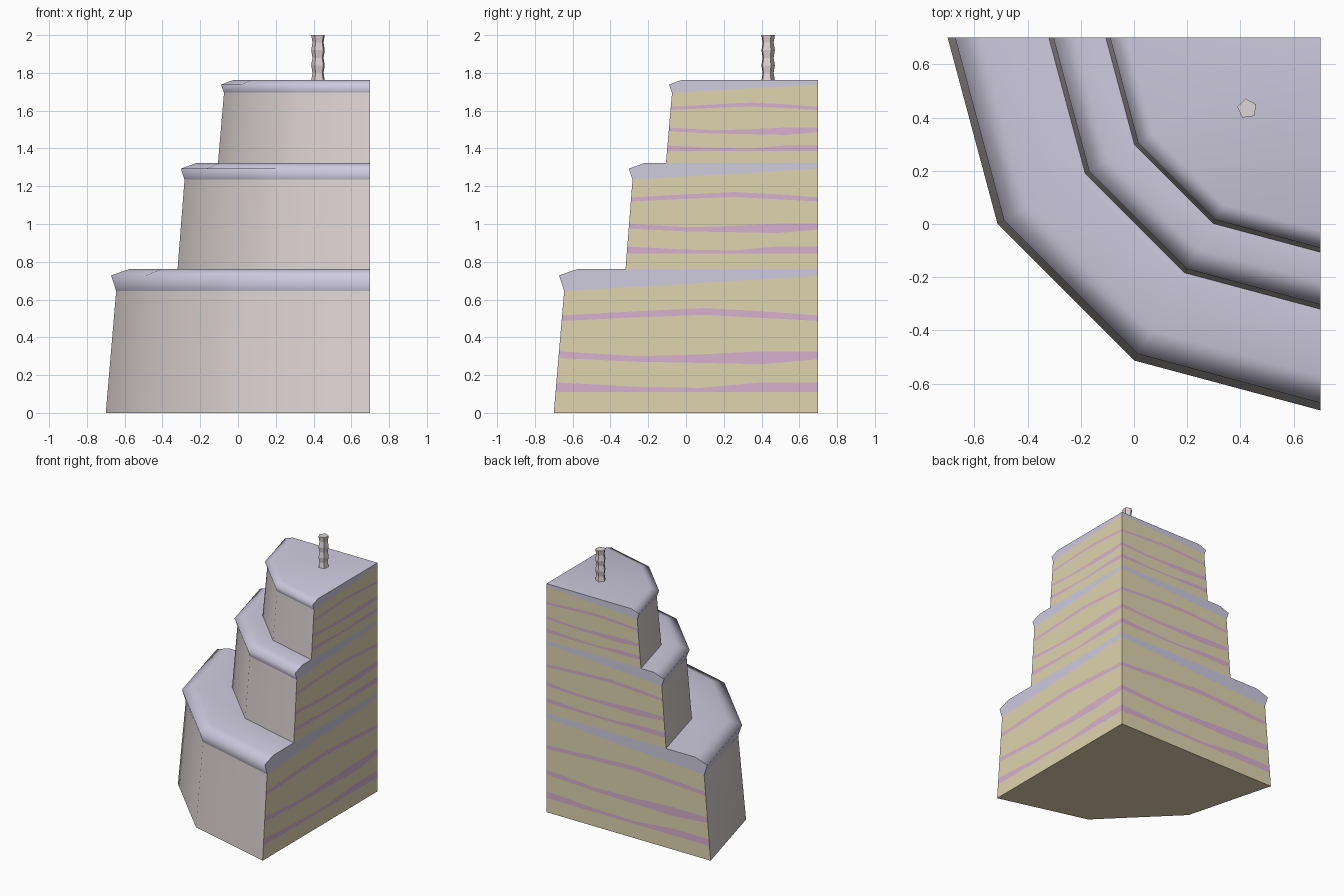
import bpy, bmesh
from math import radians, cos, sin

if "Cube" in bpy.data.objects:
    bpy.data.objects.remove(bpy.data.objects["Cube"])

C = 0.7                                   # cake axis sits at (C, C)
ANGLES = [radians(a) for a in (180, 210, 240, 270)]


def material(name, rgb):
    m = bpy.data.materials.new(name)
    m.diffuse_color = (*rgb, 1)
    m.use_nodes = True
    m.node_tree.nodes["Principled BSDF"].inputs["Base Color"].default_value = m.diffuse_color
    return m


WALL = material("wall_icing", (0.72, 0.66, 0.65))
CREAM = material("cream", (0.62, 0.60, 0.74))
SPONGE = material("sponge", (0.74, 0.66, 0.43))
FILLING = material("filling", (0.68, 0.44, 0.62))


def finish(name, bm, mats, smooth=False):
    me = bpy.data.meshes.new(name)
    for f in bm.faces:
        f.smooth = smooth
    bm.to_mesh(me)
    bm.free()
    for m in mats:
        me.materials.append(m)
    ob = bpy.data.objects.new(name, me)
    bpy.context.collection.objects.link(ob)
    return ob


def sweep(name, profile, mat):
    """Quarter-turn of an (r, z) profile, three flat sides."""
    bm = bmesh.new()
    rows = [[bm.verts.new((C + r * cos(a), C + r * sin(a), z)) for a in ANGLES]
            for r, z in profile]
    for lo, hi in zip(rows, rows[1:]):
        for i in range(3):
            bm.faces.new((lo[i], lo[i + 1], hi[i + 1], hi[i]))
    bmesh.ops.remove_doubles(bm, verts=bm.verts, dist=1e-5)
    return finish(name, bm, [mat], True)


# wavy filling stripes: lower and upper edge as a fraction of tier height
U = (0, 0.3, 0.55, 0.78, 1)
STRIPES = [
    (0.17, 0.17, 0.17, 0.17, 0.17), (0.25, 0.215, 0.205, 0.25, 0.25),
    (0.45, 0.42, 0.41, 0.40, 0.44), (0.505, 0.465, 0.48, 0.505, 0.505),
    (0.755, 0.785, 0.805, 0.78, 0.755), (0.80, 0.835, 0.86, 0.835, 0.80),
]


def cut_face(name, side, body, icing, z_mid):
    """Layered slice face on the right (x = C) or back (y = C)."""
    (r0, z0), (r1, z1) = body
    back = side == "back"

    def place(r, z):
        return (C - r, C, z) if back else (C, C - r, z)

    us = [1 - u for u in reversed(U)] if back else U
    edges = [[z0] * 5]
    for s in STRIPES:
        vals = s[::-1] if back else s
        edges.append([z0 + f * (z1 - z0) for f in vals])
    edges.append([z1 + (z_mid - z1) * u for u in us])

    bm = bmesh.new()

    def face(vs, mat):
        f = bm.faces.new(vs[::-1] if back else vs)
        f.material_index = mat

    rows = []
    for e in edges:
        outer = r0 + (r1 - r0) * (e[0] - z0) / (z1 - z0)
        rows.append([bm.verts.new(place(outer * (1 - u), z)) for u, z in zip(us, e)])
    for k, (lo, hi) in enumerate(zip(rows, rows[1:])):
        for i in range(4):
            face([lo[i], lo[i + 1], hi[i + 1], hi[i]], k % 2)
    # cream layer above the sponge
    top = [bm.verts.new(place(r, z)) for r, z in [(0, icing[-1][1])] + icing[:0:-1]]
    face(rows[-1] + top, 2)
    finish(name, bm, [SPONGE, FILLING, CREAM])


# tiers: wall (r, z) ends, icing (r, z) profile, cream height at the axis
TIERS = [
    ("bottom", [(1.40, 0), (1.345, 0.645)],
     [(1.345, 0.645), (1.372, 0.728), (1.27, 0.763)], 0.725, 1.02),
    ("middle", [(1.02, 0.763), (0.983, 1.235)],
     [(0.983, 1.235), (1.003, 1.293), (0.918, 1.323)], 1.293, 0.806),
    ("top", [(0.806, 1.323), (0.774, 1.695)],
     [(0.774, 1.695), (0.79, 1.738), (0.725, 1.762)], 1.738, 0),
]
for name, body, icing, z_mid, r_next in TIERS:
    sweep(name + "_tier_wall", body, WALL)
    sweep(name + "_tier_icing", icing + [(r_next, icing[-1][1])], CREAM)
    for side in ("right", "back"):
        cut_face(f"{name}_tier_{side}_cut", side, body, icing, z_mid)

# underside
bm = bmesh.new()
pts = [(C, C)] + [(C + 1.4 * cos(a), C + 1.4 * sin(a)) for a in reversed(ANGLES)]
bm.faces.new([bm.verts.new((x, y, 0)) for x, y in pts])
bmesh.ops.recalc_face_normals(bm, faces=bm.faces)
bm.normal_update()
for f in bm.faces:
    if f.normal.z > 0:
        f.normal_flip()
finish("cake_base", bm, [SPONGE])

# five-sided rippled candle
bm = bmesh.new()
rings = []
for k in range(7):
    r = 0.031 if k % 2 else 0.038
    rings.append([bm.verts.new((0.425 + r * cos(radians(98 + 72 * i)),
                                0.433 + r * sin(radians(98 + 72 * i)),
                                1.76 + 0.04 * k)) for i in range(5)])
for lo, hi in zip(rings, rings[1:]):
    for i in range(5):
        j = (i + 1) % 5
        bm.faces.new((lo[i], lo[j], hi[j], hi[i]))
bm.faces.new(rings[-1])
bm.faces.new(rings[0][::-1])
finish("candle", bm, [WALL])
